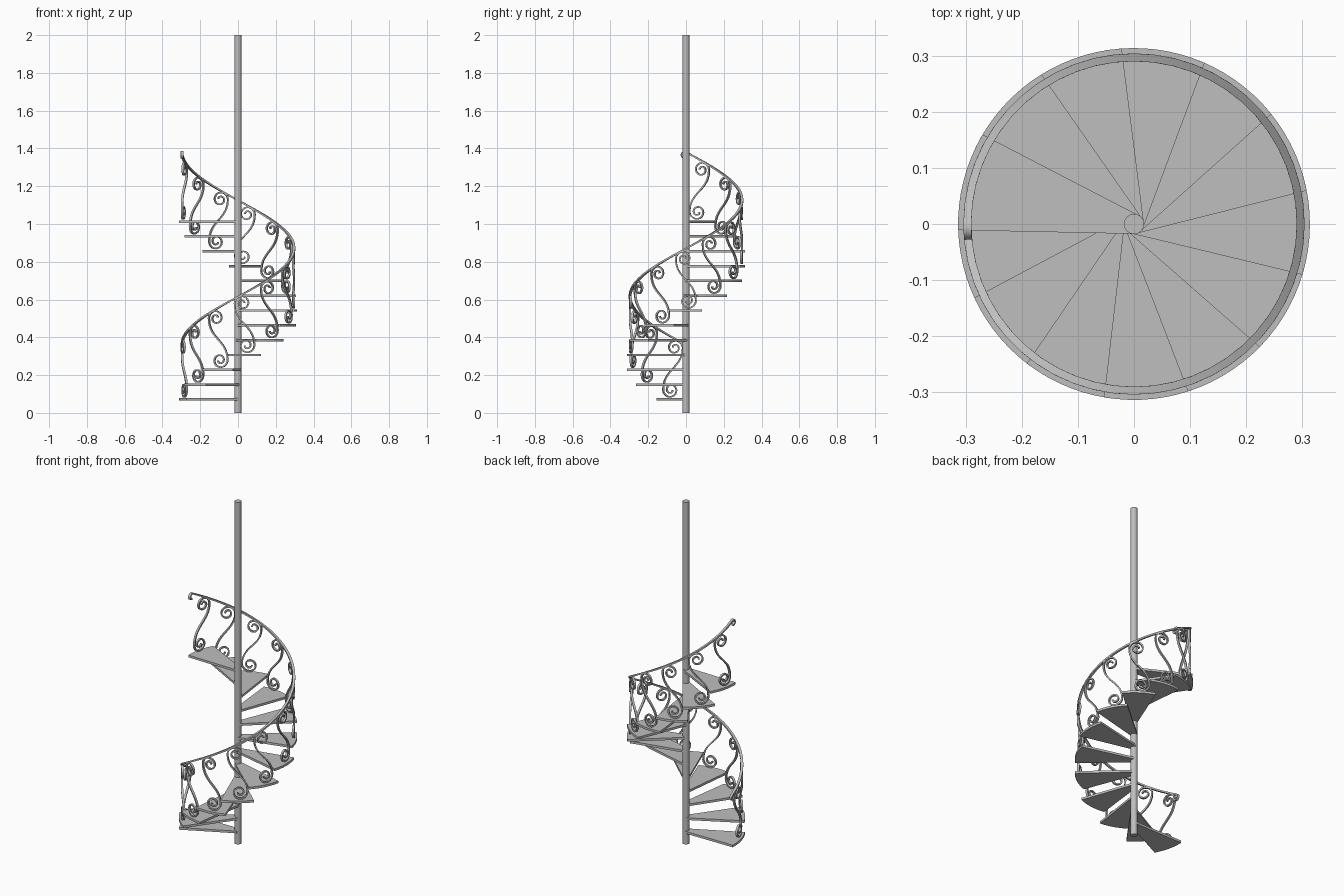
import bpy, bmesh, math
from math import sin, cos, pi, radians
from mathutils import Vector

old = bpy.data.objects.get("Cube")
if old:
    bpy.data.objects.remove(old, do_unlink=True)

STEPS = 13
PITCH = 2 * pi / STEPS      # turn per step
RISE = 0.0785               # climb per step
FIRST = radians(193.4)      # middle angle of the lowest tread
POLE_R = 0.018
TREAD_R = 0.3135
RAIL_R = 0.297
TREAD_T = 0.013

steel = bpy.data.materials.new("grey_steel")
steel.use_nodes = True
grey = (0.52, 0.52, 0.52, 1)
steel.diffuse_color = grey
steel.node_tree.nodes["Principled BSDF"].inputs["Base Color"].default_value = grey


def finish(bm, name, smooth=None):
    bmesh.ops.recalc_face_normals(bm, faces=bm.faces)
    mesh = bpy.data.meshes.new(name)
    bm.to_mesh(mesh)
    bm.free()
    mesh.materials.append(steel)
    ob = bpy.data.objects.new(name, mesh)
    bpy.context.collection.objects.link(ob)
    if smooth:
        bpy.ops.object.select_all(action='DESELECT')
        ob.select_set(True)
        bpy.context.view_layer.objects.active = ob
        bpy.ops.object.shade_smooth_by_angle(angle=radians(smooth))
    return ob


def wrap(r, u, z):
    """Place a point of the unrolled railing (arc length u, height z) on the cylinder."""
    a = u / RAIL_R
    return Vector((r * cos(a), r * sin(a), z))


def bar(name, path, half_width, half_thick):
    """Sweep a flat bar along a path on the railing cylinder."""
    bm = bmesh.new()
    rings = []
    for i, p in enumerate(path):
        t = (path[min(i + 1, len(path) - 1)] - path[max(i - 1, 0)]).normalized()
        n = Vector((-t.y, t.x)) * half_thick
        rings.append([bm.verts.new(wrap(RAIL_R + s * half_width, p.x + k * n.x, p.y + k * n.y))
                      for s, k in ((-1, -1), (1, -1), (1, 1), (-1, 1))])
    for a, b in zip(rings, rings[1:]):
        for j in range(4):
            k = (j + 1) % 4
            bm.faces.new((a[j], a[k], b[k], b[j]))
    bm.faces.new(rings[0])
    bm.faces.new(rings[-1])
    return finish(bm, name, 35)


def arc(centre, start, sweep, r0, r1, count):
    pts = []
    for i in range(count + 1):
        f = i / count
        a, r = start + sweep * f, r0 + (r1 - r0) * f
        pts.append(centre + Vector((cos(a), sin(a))) * r)
    return pts


# Central pole
bm = bmesh.new()
bmesh.ops.create_cone(bm, cap_ends=True, segments=24, radius1=POLE_R, radius2=POLE_R, depth=2)
bmesh.ops.translate(bm, verts=bm.verts, vec=(0, 0, 1))
finish(bm, "central_pole", 35)


# Wedge treads, as wide as the pole at the inner end
def tread(i):
    mid = FIRST + i * PITCH
    z = 0.071 + i * RISE - TREAD_T / 2
    half = radians(16.3)
    outline = [(POLE_R, mid + pi / 2), (POLE_R, mid - pi / 2)]
    outline += [(TREAD_R, mid - half + 2 * half * k / 8) for k in range(9)]
    bm = bmesh.new()
    face = bm.faces.new([bm.verts.new((r * cos(a), r * sin(a), z)) for r, a in outline])
    out = bmesh.ops.extrude_face_region(bm, geom=[face])
    top = [v for v in out["geom"] if isinstance(v, bmesh.types.BMVert)]
    bmesh.ops.translate(bm, verts=top, vec=(0, 0, TREAD_T))
    finish(bm, f"tread_{i + 1}")


# S-shaped scrolls between tread and handrail
def scroll(i):
    mid = (FIRST + i * PITCH) * RAIL_R
    lift = i * RISE
    R = 0.042
    upper = Vector((mid - 0.010, 0.345 + lift))
    lower = Vector((mid + 0.013, 0.122 + lift))
    turn = radians(530)
    top = arc(upper, pi, -turn, R, 0.011, 30)[::-1]
    bottom = arc(lower, 0, -turn, R, 0.011, 30)
    a, b = top[-1], bottom[0]
    pull = Vector((0, 0.11))
    link = []
    for k in range(1, 10):
        t = k / 10
        link.append(a * (1 - t) ** 3 + (a - pull) * 3 * t * (1 - t) ** 2
                    + (b + pull) * 3 * t * t * (1 - t) + b * t ** 3)
    bar(f"scroll_{i + 1}", top + link + bottom, 0.006, 0.004)


for i in range(STEPS):
    tread(i)
    scroll(i)

# Helical handrail with a hook curled under at each end
start, end = pi * RAIL_R, 3 * pi * RAIL_R
low, high = 0.36, 0.36 + STEPS * RISE
slope = math.atan2(high - low, end - start)
HOOK = 0.017
side = Vector((sin(slope), -cos(slope))) * HOOK
p0, p1 = Vector((start, low)), Vector((end, high))
helix = [p0.lerp(p1, k / 52) for k in range(53)]
top_hook = arc(p1 + side, slope + pi / 2, -radians(220), HOOK, HOOK * 0.8, 12)
low_hook = arc(p0 + side, slope + pi / 2, radians(220), HOOK, HOOK * 0.8, 12)
bar("handrail", low_hook[:0:-1] + helix + top_hook[1:], 0.007, 0.0045)
